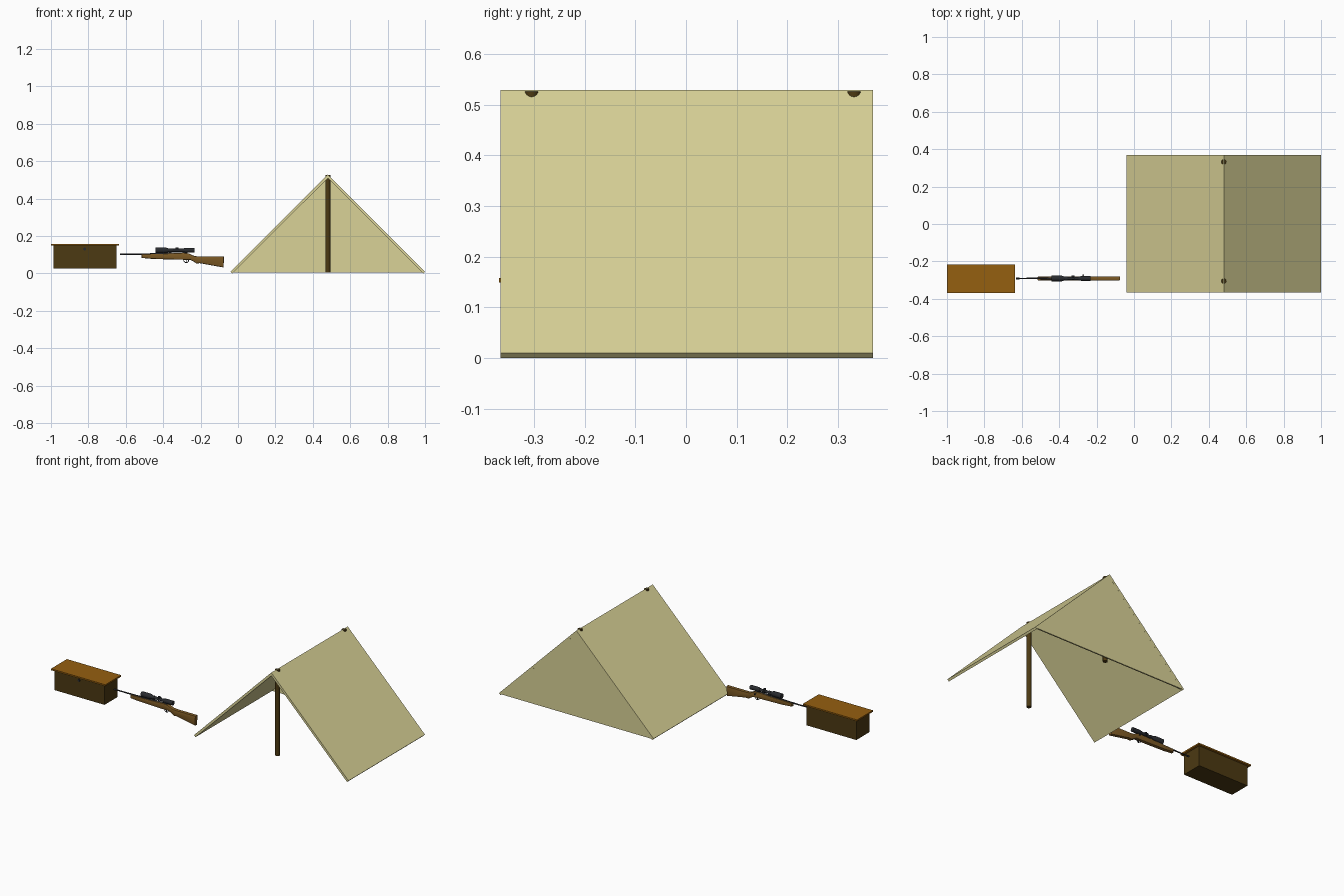
import bpy, bmesh, math
from mathutils import Vector

if "Cube" in bpy.data.objects:
    bpy.data.objects.remove(bpy.data.objects["Cube"])


def mat(name, c):
    m = bpy.data.materials.new(name)
    m.diffuse_color = (*c, 1)
    m.use_nodes = True
    m.node_tree.nodes["Principled BSDF"].inputs["Base Color"].default_value = m.diffuse_color
    return m


CANVAS = mat("khaki canvas", (0.70, 0.65, 0.31))
DARK = mat("dark wood", (0.072, 0.041, 0.006))
LID = mat("lid wood", (0.30, 0.115, 0.005))
STOCK = mat("stock wood", (0.20, 0.10, 0.018))
METAL = mat("gun metal", (0.022, 0.024, 0.028))


def finish(name, bm, m, smooth=False):
    bmesh.ops.recalc_face_normals(bm, faces=bm.faces)
    me = bpy.data.meshes.new(name)
    bm.to_mesh(me)
    bm.free()
    me.materials.append(m)
    ob = bpy.data.objects.new(name, me)
    bpy.context.collection.objects.link(ob)
    if smooth:
        bpy.ops.object.select_all(action='DESELECT')
        ob.select_set(True)
        bpy.context.view_layer.objects.active = ob
        bpy.ops.object.shade_smooth_by_angle(angle=math.radians(35))
    return ob


def prism(name, pts, y0, y1, m, bevel=0):
    """Extrude an xz outline from y0 to y1."""
    bm = bmesh.new()
    f = bm.faces.new([bm.verts.new((x, y0, z)) for x, z in pts])
    r = bmesh.ops.extrude_face_region(bm, geom=[f])
    vs = [v for v in r["geom"] if isinstance(v, bmesh.types.BMVert)]
    bmesh.ops.translate(bm, verts=vs, vec=(0, y1 - y0, 0))
    if bevel:
        rim = [e for e in bm.edges if abs(e.verts[0].co.y - e.verts[1].co.y) < 1e-6]
        bmesh.ops.bevel(bm, geom=rim, offset=bevel, segments=2, profile=0.5, affect='EDGES')
    return finish(name, bm, m, bool(bevel))


def box(name, x0, x1, y0, y1, z0, z1, m):
    return prism(name, [(x0, z0), (x1, z0), (x1, z1), (x0, z1)], y0, y1, m)


def lathe(name, origin, axis, profile, m, n=16):
    """Turn (distance along axis, radius) pairs into a closed round solid."""
    bm = bmesh.new()
    rot = Vector((0, 0, 1)).rotation_difference(Vector(axis))
    rings = []
    for d, r in profile:
        rings.append([bm.verts.new(Vector(origin) + rot @ Vector(
            (r * math.cos(2 * math.pi * i / n), r * math.sin(2 * math.pi * i / n), d)))
            for i in range(n)])
    for a, b in zip(rings, rings[1:]):
        for i in range(n):
            j = (i + 1) % n
            bm.faces.new((a[i], a[j], b[j], b[i]))
    bm.faces.new(rings[0])
    bm.faces.new(rings[-1])
    return finish(name, bm, m, True)


# Tent: two slopes, closed back, open front
TX, TOP, HALF = 0.48, 0.529, 0.52
for side, s in (("left", -1), ("right", 1)):
    prism(f"tent_slope_{side}",
          [(TX, TOP), (TX + s * HALF, 0.01), (TX + s * (HALF - 0.01), 0), (TX, TOP - 0.02)],
          -0.366, 0.369, CANVAS)
prism("tent_back_panel", [(TX - HALF + 0.012, 0.006), (TX + HALF - 0.012, 0.006), (TX, TOP - 0.012)],
      0.361, 0.3688, CANVAS)
for name, y in (("front", -0.305), ("back", 0.332)):
    lathe(f"tent_pole_{name}", (TX, y, 0), (0, 0, 1), [(0.004, 0.0135), (0.526, 0.0135)], DARK)

# Crate with overhanging lid and latch
box("crate_body", -0.986, -0.649, -0.356, -0.229, 0.027, 0.149, DARK)
box("crate_lid", -1.0, -0.635, -0.369, -0.216, 0.149, 0.158, LID)
lathe("crate_latch", (-0.82, -0.355, 0.131), (0, -1, 0), [(0, 0.008), (0.006, 0.008)], METAL, 12)

# Rifle
RY = -0.291
prism("rifle_stock", [
    (-0.515, 0.103), (-0.515, 0.083), (-0.46, 0.078), (-0.40, 0.076), (-0.28, 0.073),
    (-0.255, 0.073), (-0.235, 0.062), (-0.222, 0.053), (-0.205, 0.055), (-0.077, 0.032),
    (-0.075, 0.091), (-0.215, 0.091), (-0.235, 0.094), (-0.262, 0.107), (-0.29, 0.110),
    (-0.40, 0.106)], RY - 0.0115, RY + 0.0115, STOCK, 0.005)
lathe("rifle_barrel", (-0.63, RY, 0.103), (1, 0, 0),
      [(0, 0.005), (0.018, 0.005), (0.019, 0.0032), (0.13, 0.0045), (0.2, 0.006)], METAL, 12)
lathe("rifle_receiver", (-0.44, RY, 0.103), (1, 0, 0), [(0, 0.0085), (0.17, 0.0085)], METAL, 12)
lathe("rifle_bolt_handle", (-0.275, RY, 0.103), (0.2, 1, -0.35),
      [(0, 0.003), (0.016, 0.003), (0.018, 0.005), (0.022, 0.005)], METAL, 8)

# Scope with turrets and mounts
SZ = 0.124
lathe("scope_tube", (-0.442, RY, SZ), (1, 0, 0), [
    (0, 0.0155), (0.055, 0.0155), (0.075, 0.0085), (0.145, 0.0085), (0.16, 0.013),
    (0.21, 0.013)], METAL, 20)
lathe("scope_turret_top", (-0.326, RY, SZ), (0, 0, 1), [(0, 0.007), (0.016, 0.007)], METAL, 12)
lathe("scope_turret_side", (-0.326, RY, SZ), (0, 1, 0), [(0, 0.007), (0.015, 0.007)], METAL, 12)
for name, x in (("front", -0.362), ("rear", -0.29)):
    box(f"scope_mount_{name}", x - 0.006, x + 0.006, RY - 0.006, RY + 0.006, 0.104, SZ, METAL)
    lathe(f"scope_ring_{name}", (x - 0.006, RY, SZ), (1, 0, 0), [(0, 0.0105), (0.012, 0.0105)], METAL)

# Trigger guard loop and trigger
bpy.ops.mesh.primitive_torus_add(location=(-0.277, RY, 0.071), rotation=(math.pi / 2, 0, 0),
                                 major_radius=0.013, minor_radius=0.002,
                                 major_segments=20, minor_segments=6)
guard = bpy.context.object
guard.name = "trigger_guard"
guard.data.materials.append(METAL)
bpy.ops.object.shade_smooth_by_angle()
box("trigger", -0.279, -0.275, RY - 0.0015, RY + 0.0015, 0.062, 0.076, METAL)
